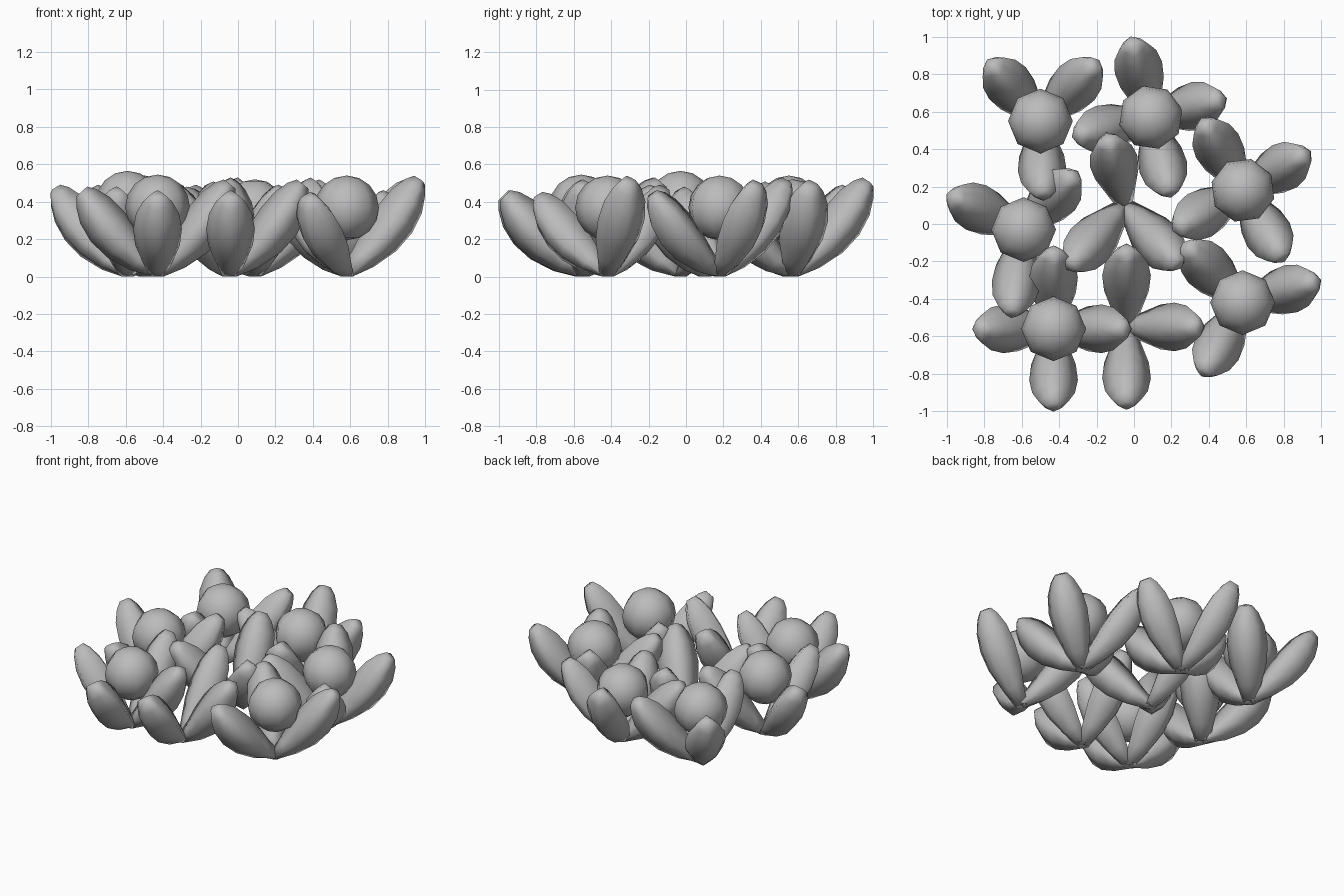
import bpy, bmesh
from math import cos, sin, pi, radians
from mathutils import Vector, Matrix

old = bpy.data.objects.get("Cube")
if old:
    bpy.data.objects.remove(old, do_unlink=True)

grey = bpy.data.materials.new("plain grey")
grey.use_nodes = True
colour = (0.5, 0.5, 0.5, 1)
grey.diffuse_color = colour
grey.node_tree.nodes["Principled BSDF"].inputs["Base Color"].default_value = colour


def add_object(name, bm):
    bmesh.ops.recalc_face_normals(bm, faces=bm.faces)
    for face in bm.faces:
        face.smooth = True
    mesh = bpy.data.meshes.new(name)
    bm.to_mesh(mesh)
    bm.free()
    mesh.materials.append(grey)
    obj = bpy.data.objects.new(name, mesh)
    bpy.context.collection.objects.link(obj)


# Leaf outline: position along the leaf, relative girth
OUTLINE = [(0, .34), (.2, .62), (.42, .92), (.62, 1), (.8, .88), (.93, .6), (1, .32)]
HALF_WIDTH, HALF_THICK, BOW = .13, .12, .025
# Ridged section: a rounded diamond
SECTION = [(1, 0), (.55, .52), (0, 1), (-.55, .52), (-1, 0), (-.6, -.6), (0, -1), (.6, -.6)]


def leaf(base, angle, reach, height):
    out = Vector((cos(angle), sin(angle), 0))
    side = Vector((-sin(angle), cos(angle), 0))
    axis = out * (reach - .025) + Vector((0, 0, height - .02))
    inward = axis.normalized().cross(side)
    bm = bmesh.new()
    rings = []
    for along, girth in OUTLINE:
        centre = base + axis * along - inward * BOW * sin(pi * along)
        ring = []
        for u, v in SECTION:
            p = centre + girth * (side * u * HALF_WIDTH + inward * v * HALF_THICK)
            p.z = max(p.z, 0)
            ring.append(bm.verts.new(p))
        rings.append(ring)
    count = len(SECTION)
    for a, b in zip(rings, rings[1:]):
        for i in range(count):
            j = (i + 1) % count
            bm.faces.new((a[i], a[j], b[j], b[i]))
    bm.faces.new(rings[0])
    bm.faces.new(rings[-1])
    add_object("leaf", bm)


def fruit(x, y, top, turn):
    bm = bmesh.new()
    place = Matrix.Translation((x, y, top - .173)) @ Matrix.Rotation(turn, 4, 'Z')
    bmesh.ops.create_uvsphere(bm, u_segments=8, v_segments=8, radius=.173, matrix=place)
    add_object("round_fruit", bm)


# Leaves of a rosette: angle, reach, height
four = [(0, .41, .51), (90, .44, .52), (270, .44, .45), (180, .43, .47)]
back_three = [(46, .45, .48), (131, .43, .48), (272, .42, .49)]
middle_three = [(104, .39, .5), (228, .46, .48), (312, .45, .48)]
right_three = [(16, .43, .53), (135, .45, .48), (241, .45, .44)]
left_three = [(47, .42, .5), (155, .45, .48), (262, .475, .47)]

# Rosettes: x, y, turn, leaves, top of the fruit (None without fruit)
rosettes = [
    (-.43, -.56, 0, four, .545),
    (-.04, -.55, 0, four[:3], None),
    (.09, .57, 14, four, .52),
    (.582, .18, 30, four, .54),
    (-.5, .55, 0, back_three, .54),
    (-.05, .1, 0, middle_three, None),
    (.58, -.42, 0, right_three, .54),
    (-.59, -.03, 0, left_three, .565),
]

for x, y, turn, leaves, top in rosettes:
    for angle, reach, height in leaves:
        leaf(Vector((x, y, .005)), radians(angle + turn), reach, height)
    if top:
        fruit(x, y, top, radians(turn))
